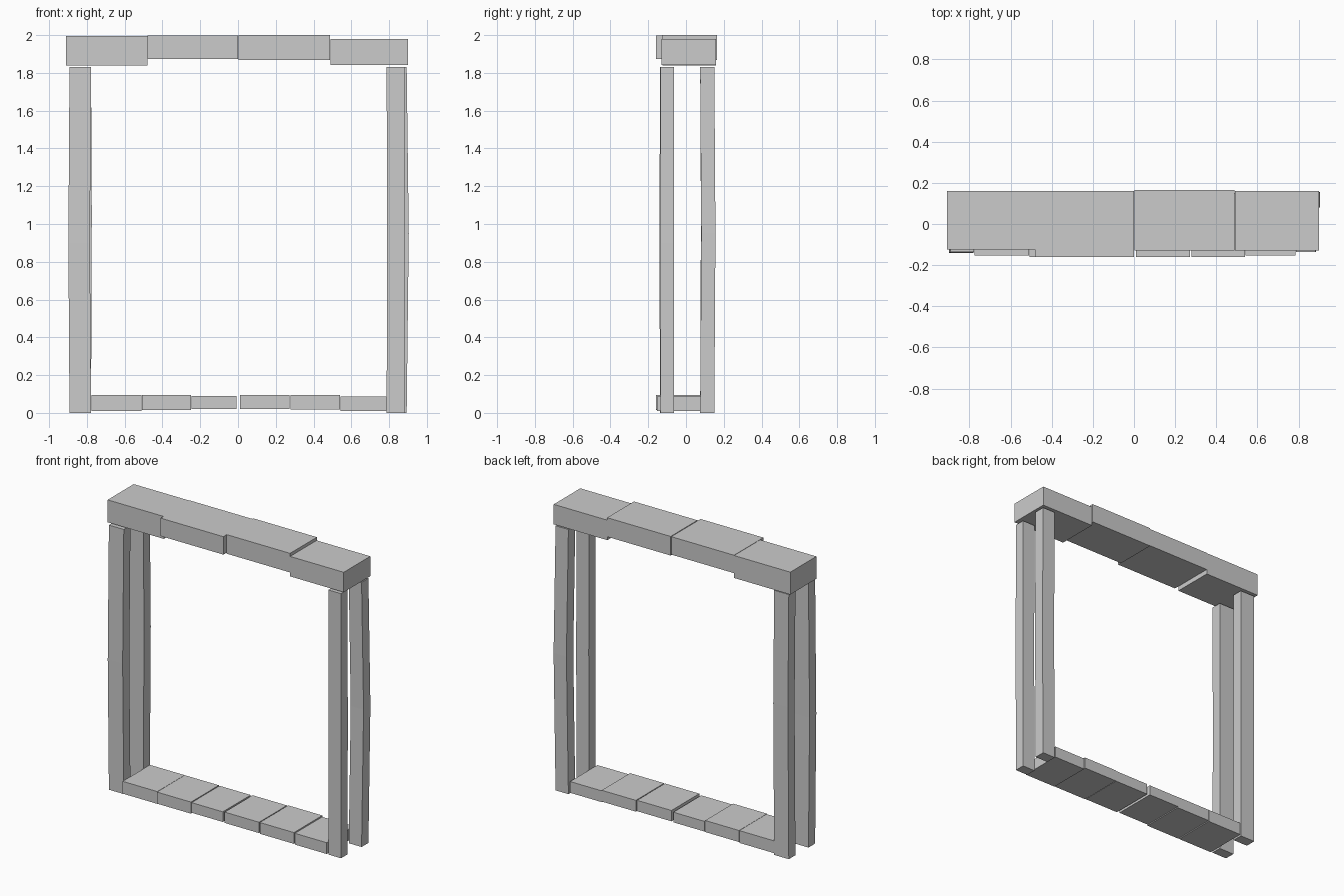
import bpy
import bmesh

cube = bpy.data.objects.get("Cube")
if cube:
    bpy.data.objects.remove(cube, do_unlink=True)

# Single stone colour
GREY = (0.6, 0.6, 0.6, 1)
stone = bpy.data.materials.new("grey stone")
stone.use_nodes = True
stone.diffuse_color = GREY
stone.node_tree.nodes["Principled BSDF"].inputs["Base Color"].default_value = GREY


def loft(name, rings):
    """Solid through rectangular rings, each (x0, x1, y0, y1, z)."""
    bm = bmesh.new()
    loops = [[bm.verts.new(p) for p in ((x0, y0, z), (x1, y0, z), (x1, y1, z), (x0, y1, z))]
             for x0, x1, y0, y1, z in rings]
    bm.faces.new(loops[0][::-1])
    bm.faces.new(loops[-1])
    for low, high in zip(loops, loops[1:]):
        for i in range(4):
            j = (i + 1) % 4
            bm.faces.new((low[i], low[j], high[j], high[i]))
    mesh = bpy.data.meshes.new(name)
    bm.to_mesh(mesh)
    bm.free()
    mesh.materials.append(stone)
    obj = bpy.data.objects.new(name, mesh)
    bpy.context.collection.objects.link(obj)


def block(name, x0, x1, y0, y1, z0, z1):
    loft(name, [(x0, x1, y0, y1, z0), (x0, x1, y0, y1, z1)])


def post(name, x0, x1, y0, y1, bow_x, bow_y, mid):
    """Upright that bows slightly at mid height."""
    loft(name, [(x0, x1, y0, y1, 0),
                (x0 + bow_x, x1 + bow_x, y0 + bow_y, y1 + bow_y, mid),
                (x0, x1, y0, y1, 1.83)])


# Lintel blocks, from right to left
lintel = [(-0.91, -0.48, -0.125, 0.16, 1.84, 1.995),
          (-0.48, 0.0, -0.16, 0.16, 1.873, 1.997),
          (0.002, 0.488, -0.128, 0.165, 1.868, 2.0),
          (0.49, 0.90, -0.13, 0.16, 1.842, 1.98)]
for i, dims in enumerate(lintel):
    block(f"lintel_block_{i + 1}", *dims)

# Sill blocks, from right to left
sill = [(-0.775, -0.51, -0.153, 0.145, 0.01, 0.095),
        (-0.508, -0.248, -0.16, 0.145, 0.015, 0.095),
        (-0.246, -0.008, -0.155, 0.15, 0.02, 0.09),
        (0.01, 0.273, -0.16, 0.145, 0.02, 0.095),
        (0.279, 0.54, -0.16, 0.15, 0.017, 0.095),
        (0.543, 0.785, -0.153, 0.145, 0.01, 0.088)]
for i, dims in enumerate(sill):
    block(f"sill_block_{i + 1}", *dims)

# Four slender uprights
post("front_right_post", -0.892, -0.778, -0.137, -0.064, -0.006, -0.004, 0.9)
post("back_right_post", -0.89, -0.778, 0.075, 0.148, 0.004, 0.004, 1.05)
post("front_left_post", 0.787, 0.883, -0.136, -0.064, 0.002, 0, 0.9)
post("back_left_post", 0.795, 0.893, 0.075, 0.15, 0.011, 0.006, 0.95)
